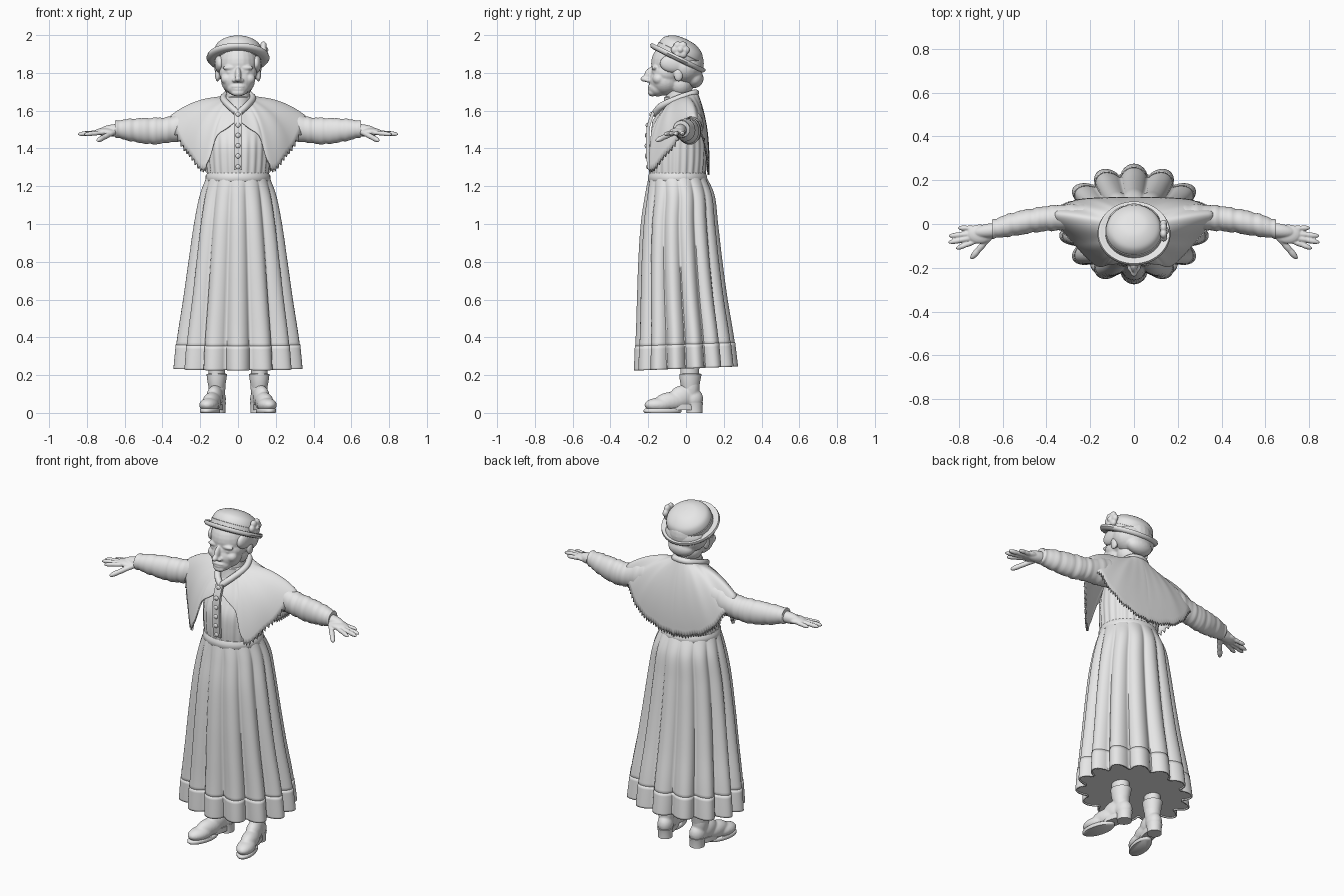
import bpy, bmesh, math
from mathutils import Vector, Matrix

cube = bpy.data.objects.get("Cube")
if cube:
    bpy.data.objects.remove(cube, do_unlink=True)

clay = bpy.data.materials.new("clay_grey")
clay.use_nodes = True
clay.diffuse_color = (0.8, 0.8, 0.8, 1)
clay.node_tree.nodes["Principled BSDF"].inputs["Base Color"].default_value = (0.8, 0.8, 0.8, 1)
TAU = math.tau


def finish(name, bm):
    bmesh.ops.recalc_face_normals(bm, faces=bm.faces)
    mesh = bpy.data.meshes.new(name)
    bm.to_mesh(mesh)
    bm.free()
    mesh.materials.append(clay)
    obj = bpy.data.objects.new(name, mesh)
    bpy.context.collection.objects.link(obj)
    bpy.ops.object.select_all(action="DESELECT")
    obj.select_set(True)
    bpy.context.view_layer.objects.active = obj
    bpy.ops.object.shade_smooth_by_angle(angle=math.radians(55))
    return obj


def spline(keys, t):
    """Smooth curve through tuples, t from 0 to 1."""
    last = len(keys) - 1
    i = min(int(t * last), last - 1)
    f = t * last - i
    a, b, c, d = (keys[max(0, min(last, i + k))] for k in (-1, 0, 1, 2))
    return [q + f * ((r - p) / 2 + f * (p - 2.5 * q + 2 * r - s / 2 + f * (1.5 * (q - r) + (s - p) / 2)))
            for p, q, r, s in zip(a, b, c, d)]


def loft(name, rows, cap=True, thickness=0):
    bm = bmesh.new()
    grid = [[bm.verts.new(p) for p in row] for row in rows]
    for low, high in zip(grid, grid[1:]):
        for j in range(len(low)):
            k = (j + 1) % len(low)
            bm.faces.new((low[j], low[k], high[k], high[j]))
    if cap:
        bm.faces.new(grid[0])
        bm.faces.new(grid[-1])
    obj = finish(name, bm)
    if thickness:
        mod = obj.modifiers.new("cloth", "SOLIDIFY")
        mod.thickness = thickness
    return obj


def ring(centre, a, b, n=32):
    c, a, b = Vector(centre), Vector(a), Vector(b)
    return [c + a * math.cos(TAU * i / n) + b * math.sin(TAU * i / n) for i in range(n)]


def flat_ring(z, rx, ry, cy=0, n=48):
    return ring((0, cy, z), (rx, 0, 0), (0, ry, 0), n)


def blob(centre, radii, tilt=0):
    return Matrix.Translation(centre) @ Matrix.Rotation(tilt, 4, "X") @ Matrix.Diagonal((*radii, 1))


def limb(start, end, r):
    a, b = Vector(start), Vector(end)
    turn = (b - a).to_track_quat("Z", "Y").to_matrix().to_4x4()
    return Matrix.Translation((a + b) / 2) @ turn @ Matrix.Diagonal((r, r, (b - a).length / 2, 1))


def both(x, y, z, radii):
    return [blob((s * x, y, z), radii) for s in (-1, 1)]


def sculpt(name, shapes, voxel=0, smooth=4, base=Matrix()):
    """Ellipsoids melted into one skin."""
    bm = bmesh.new()
    for m in shapes:
        bmesh.ops.create_uvsphere(bm, u_segments=24, v_segments=16, radius=1, matrix=base @ m)
    obj = finish(name, bm)
    if voxel:
        mod = obj.modifiers.new("melt", "REMESH")
        mod.mode, mod.voxel_size, mod.use_smooth_shade = "VOXEL", voxel, True
        mod = obj.modifiers.new("soften", "SMOOTH")
        mod.factor, mod.iterations = 0.5, smooth
    return obj


# Skirt: z, x radius, y radius, y centre, pleat depth
SKIRT = [(1.25, .168, .153, -.045, .02), (1.15, .207, .185, -.033, .09), (1, .238, .205, -.035, .12),
         (.8, .268, .223, -.03, .14), (.6, .297, .24, -.02, .16), (.42, .326, .258, -.008, .18),
         (.235, .351, .277, 0, .2)]


def skirt_row(t, grow=0, lift=0, n=224):
    z, rx, ry, cy, depth = spline(SKIRT, t)
    row = []
    for i in range(n):
        a = TAU * (i + .5) / n
        lobe = abs(math.cos(7 * a)) ** .7
        f = 1 - depth * (1 - lobe) + grow
        y = cy - ry * f * math.cos(a)
        row.append((rx * f * math.sin(a), y, z + .04 * y * t + lift))
    return row


loft("skirt", [skirt_row(.89 * i / 40) for i in range(41)], False, .006)
loft("skirt_hem", [skirt_row(.88 + .12 * i / 8, .008 - .0016 * i) for i in range(9)], False, .008)
loft("skirt_underside", [skirt_row(.99, g, lift) for g, lift in
                         ((-.02, 0), (-.1, .025), (-.3, .045), (-.55, .055), (-.78, .06))])
loft("waistband", [flat_ring(z, .163 + g, .148 + g, -.045)
                   for z, g in ((1.22, 0), (1.23, .009), (1.255, .008), (1.27, 0))])

# Bodice and neck: z, x radius, y radius, y centre, gather depth
BODICE = [(1.25, .16, .145, -.045, .004), (1.33, .168, .152, -.043, .004), (1.42, .172, .15, -.04, .003),
          (1.5, .168, .125, -.03, .001), (1.58, .13, .09, -.02, 0), (1.64, .07, .075, -.035, 0),
          (1.76, .06, .065, -.035, 0)]
rows = []
for i in range(31):
    z, rx, ry, cy, g = spline(BODICE, i / 30)
    rows.append([(p.x * (1 + k), cy + (p.y - cy) * (1 + k), z) for j, p in
                 enumerate(flat_ring(z, rx, ry, cy, n=144)) for k in [g * 5 * math.cos(TAU * j / 6)]])
loft("bodice", rows)

# Button placket
PLACKET = [(-.192, 1.285), (-.202, 1.36), (-.202, 1.44), (-.198, 1.52), (-.172, 1.595)]
loft("placket", [[(sx * .022, y + sy * .009, z) for sx, sy in ((-1, -1), (1, -1), (1, 1), (-1, 1))]
                 for y, z in (spline(PLACKET, i / 12) for i in range(13))])
sculpt("buttons", [blob((0, y - .008, z), (.013, .008, .013))
                   for y, z in (spline(PLACKET, .08 + .17 * i) for i in range(6))])

# Shawl: inner, middle and edge points, going from front centre round to the back
SHAWL = [((0, -.1, 1.63), (0, -.14, 1.595), (0, -.175, 1.55)),
         ((.035, -.095, 1.64), (.085, -.15, 1.56), (.107, -.185, 1.475)),
         ((.055, -.08, 1.65), (.13, -.15, 1.53), (.172, -.19, 1.32)),
         ((.07, -.06, 1.66), (.195, -.088, 1.57), (.272, -.09, 1.425)),
         ((.08, -.02, 1.67), (.22, .01, 1.65), (.352, .028, 1.578)),
         ((.075, .02, 1.685), (.205, .065, 1.61), (.31, .088, 1.5)),
         ((.055, .045, 1.69), (.15, .098, 1.56), (.23, .115, 1.39)),
         ((.03, .055, 1.7), (.075, .108, 1.53), (.12, .122, 1.33)),
         ((0, .06, 1.7), (0, .11, 1.52), (0, .124, 1.305))]
COLS, ROWS = 120, 22


def shawl_point(u, t):
    inner, mid, edge = (Vector(spline([k[j] for k in SHAWL], u)) for j in range(3))
    p = inner * (1 - t) * (1 - 2 * t) + mid * 4 * t * (1 - t) + edge * t * (2 * t - 1)
    p.z += .004 * t * math.sin(u * 60)
    return p


rows = []
for r in range(ROWS + 2):
    half = []
    for c in range(COLS + 1):
        u = c / COLS
        p = shawl_point(u, min(r / ROWS, 1))
        if r > ROWS:  # fringe strands beyond the edge
            fall = (p - shawl_point(u, .93)).normalized() + Vector((0, 0, -.5))
            p += fall * (.004 if u < .25 else .014 if c % 2 else .03)
        half.append(p)
    rows.append(half + [Vector((-p.x, p.y, p.z)) for p in half[-2:0:-1]])
loft("shawl", rows, False, .01)


# Rolled collar and blouse neck
ROLL = [(0, -.165, 1.585), (.045, -.13, 1.625), (.077, -.04, 1.665), (.05, .035, 1.69), (0, .052, 1.695)]
half = [spline(ROLL, i / 24) for i in range(25)]
collar = bpy.data.curves.new("shawl_collar", "CURVE")
collar.dimensions, collar.bevel_depth, collar.bevel_resolution = "3D", .018, 4
roll = half + [(-x, y, z) for x, y, z in half[-2:0:-1]]
path = collar.splines.new("POLY")
path.points.add(len(roll) - 1)
for point, p in zip(path.points, roll):
    point.co = (*p, 1)
path.use_cyclic_u = True
collar.materials.append(clay)
bpy.context.collection.objects.link(bpy.data.objects.new("shawl_collar", collar))
loft("blouse_neck", [flat_ring(z, r, r * 1.15, -.037) for z, r in
                     ((1.6, .08), (1.64, .07), (1.67, .068), (1.675, .06))])

# Head
sculpt("head", [blob((0, -.045, 1.85), (.114, .14, .125)), blob((0, -.11, 1.76), (.09, .085, .08)),
                blob((0, -.15, 1.72), (.058, .05, .045)), blob((0, -.1, 1.8), (.1, .085, .07)),
                blob((0, -.195, 1.79), (.016, .026, .042), -.35), blob((0, -.221, 1.768), (.017, .02, .016)),
                blob((0, -.188, 1.728), (.036, .016, .009)), blob((0, -.187, 1.713), (.031, .016, .009)),
                blob((0, -.178, 1.695), (.036, .024, .02)), blob((0, -.03, 1.74), (.08, .07, .07))]
       + both(.018, -.2, 1.76, (.013, .017, .011)) + both(.042, -.165, 1.827, (.04, .018, .013))
       + both(.058, -.145, 1.768, (.034, .032, .03)) + both(.042, -.165, 1.803, (.02, .013, .01))
       + both(.108, -.04, 1.79, (.014, .025, .036)), .005, 6)

# Hair drawn back into a low bun
sculpt("hair", [blob((0, -.005, 1.83), (.127, .095, .095)), blob((0, .045, 1.77), (.08, .048, .05))]
       + both(.096, -.065, 1.85, (.028, .075, .05)), .007)

# Tilted hat
HAT = Matrix.Translation((0, -.045, 1.877)) @ Matrix.Rotation(math.radians(-26), 4, "X")


def lathe(name, profile):
    loft(name, [[HAT @ p for p in flat_ring(z, r, r * .97, n=56)] for r, z in profile])


CROWN = [(.12, -.015), (.127, .02), (.126, .05), (.108, .08), (.06, .105), (.001, .112)]
lathe("hat_crown", [spline(CROWN, i / 30) for i in range(31)])
lathe("hat_brim", [(.115, -.012), (.14, -.014), (.158, -.01), (.167, .002), (.163, .014),
                   (.152, .014), (.14, .006), (.115, .008)])
lathe("hat_band", [(.12, .008), (.131, .01), (.131, .034), (.12, .038)])
petals = [blob((.135, -.03 + .028 * math.cos(a), 1.922 + .026 * math.sin(a)), (.017, .022, .022))
          for a in (TAU * i / 6 for i in range(6))]
sculpt("hat_flower", petals + [blob((.145, -.03, 1.922), (.016, .016, .016))], .004, 2)

# Sleeves: x, y, z, y radius, z radius
SLEEVE = [(.12, .03, 1.54, .055, .07), (.24, .032, 1.525, .06, .085), (.36, .028, 1.5, .058, .068),
          (.45, .018, 1.492, .056, .07), (.56, -.003, 1.497, .053, .06), (.65, -.025, 1.503, .042, .043)]
# Finger roots, tips and radii
FINGERS = [((.7, -.02, 1.487), (.805, -.018, 1.478), .012), ((.7, -.04, 1.488), (.848, -.055, 1.476), .0125),
           ((.7, -.055, 1.488), (.85, -.085, 1.475), .0125), ((.7, -.07, 1.486), (.815, -.113, 1.474), .012),
           ((.66, -.06, 1.485), (.747, -.16, 1.44), .0145)]
flip = Matrix.Scale(-1, 4, (1, 0, 0))
for side, base in (("left", Matrix()), ("right", flip)):
    rows = []
    for i in range(49):
        x, y, z, ry, rz = spline(SLEEVE, i / 48)
        crease = .003 * math.sin(i * 1.3) * math.sin(i * .37)
        rows.append([base @ p for p in ring((x, y, z), (0, ry + crease, 0), (0, 0, rz + crease))])
    loft(side + "_sleeve", rows)
    segments = []
    for root, tip, r in FINGERS:
        a, b = Vector(root), Vector(tip)
        segments += [limb(a.lerp(b, s), a.lerp(b, e), r) for s, e in ((-.3, .5), (.1, .8), (.45, 1))]
    sculpt(side + "_hand", [limb((.57, -.02, 1.503), (.74, -.04, 1.488), .033),
                            blob((.705, -.046, 1.488), (.058, .044, .02))] + segments, .004, 3, base)

    # Legs and ankle boots, toes turned out
    foot = base @ Matrix.Translation((.113, .02, 0)) @ Matrix.Rotation(math.radians(14), 4, "Z")
    loft(side + "_leg", [[foot @ p for p in flat_ring(z, r, r * 1.15)]
                         for z, r in ((.15, .04), (.2, .042), (.25, .045), (.33, .048))])
    sculpt(side + "_boot", [blob((0, -.165, .042), (.05, .082, .038)), blob((0, -.1, .06), (.046, .09, .05)),
                            blob((0, -.04, .085), (.043, .07, .06)), blob((0, .02, .075), (.044, .052, .055)),
                            limb((0, .008, .05), (0, .004, .24), .046)], .006, 5, foot)
    shaft = ((.12, .04, .004), (.15, .046, .002), (.18, .051, .002), (.205, .054, .004), (.209, .042, .004))
    loft(side + "_boot_shaft", [[foot @ p for p in flat_ring(z, r, r * 1.1, y)] for z, r, y in shaft])
    loft(side + "_boot_sole", [[foot @ p for p in flat_ring(z, r, r * 2.1, -.148)]
                               for z, r in ((0, .046), (.006, .049), (.016, .049), (.022, .045))])
    loft(side + "_boot_instep", [[foot @ p for p in flat_ring(z, .036, .11, -.05)] for z in (.016, .045)])
    loft(side + "_boot_heel", [[foot @ p for p in flat_ring(z, r, r * 1.05, .026)]
                               for z, r in ((0, .04), (.035, .04), (.055, .044))])
